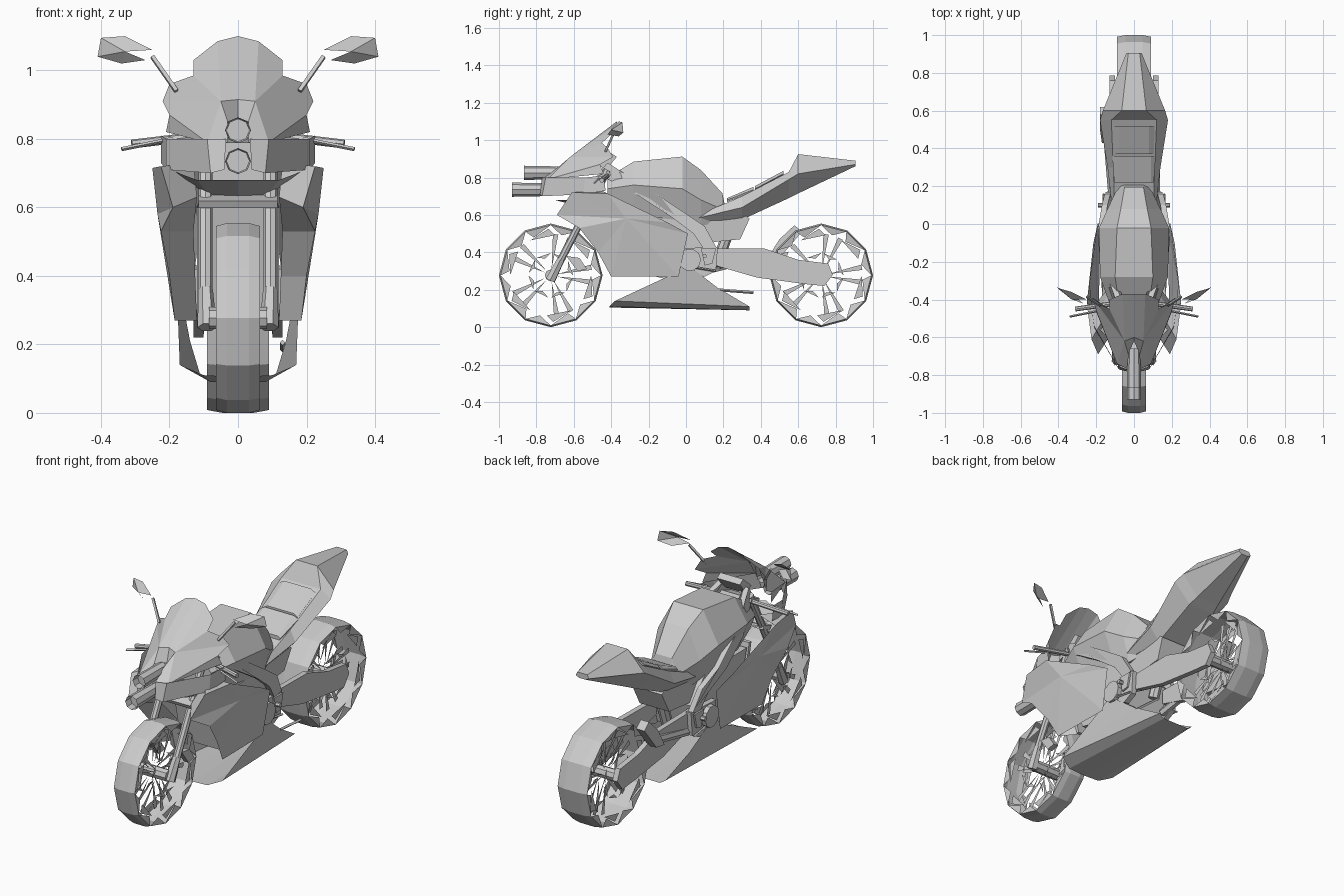
import bpy, bmesh, math
from mathutils import Vector


def make(name, verts, faces, mirror=False, thick=0):
    me = bpy.data.meshes.new(name)
    me.from_pydata([tuple(v) for v in verts], [], faces)
    bm = bmesh.new()
    bm.from_mesh(me)
    bmesh.ops.recalc_face_normals(bm, faces=bm.faces)
    bm.to_mesh(me)
    bm.free()
    ob = bpy.data.objects.new(name, me)
    bpy.context.collection.objects.link(ob)
    if thick:
        m = ob.modifiers.new("thickness", 'SOLIDIFY')
        m.thickness, m.offset = thick, 0
    if mirror:
        ob.modifiers.new("mirror", 'MIRROR').use_clip = True
    return ob


def tube(name, p, q, r, r2=None, n=8, mirror=False, caps=True):
    p, q = Vector(p), Vector(q)
    rot = (q - p).to_track_quat('Z', 'Y')
    vs = []
    for c, rad in ((p, r), (q, r if r2 is None else r2)):
        for i in range(n):
            a = math.tau * i / n
            vs.append(c + rot @ Vector((rad * math.cos(a), rad * math.sin(a), 0)))
    fs = [(i, (i + 1) % n, n + (i + 1) % n, n + i) for i in range(n)]
    if caps:
        fs += [tuple(range(n)), tuple(range(n, 2 * n))]
    return make(name, vs, fs, mirror)


def loft(name, secs):
    # each section: y, three heights, three half widths
    vs, fs = [], []
    for y, zs, ws in secs:
        half = list(zip(ws, zs))
        vs += [(x, y, z) for x, z in half] + [(-x, y, z) for x, z in reversed(half)]
    for s in range(len(secs) - 1):
        for i in range(6):
            j = (i + 1) % 6
            fs.append((s * 6 + i, s * 6 + j, s * 6 + 6 + j, s * 6 + 6 + i))
    fs += [tuple(range(6)), tuple(range(len(vs) - 6, len(vs)))]
    return make(name, vs, fs)


def plate(name, pts, dx, mirror=True):
    # outline in 3D, extruded sideways
    n = len(pts)
    vs = list(pts) + [(x - dx, y, z) for x, y, z in pts]
    fs = [tuple(range(n)), tuple(range(n, 2 * n))]
    fs += [(i, (i + 1) % n, n + (i + 1) % n, n + i) for i in range(n)]
    return make(name, vs, fs, mirror)


def wheel(name, yc, w):
    R, n = 0.277, 12

    def pt(x, r, k):
        a = math.tau * k / n
        return (x, yc + r * math.cos(a), R + r * math.sin(a))

    # tread band with faceted, broken sidewalls
    vs, fs = [], []
    for i in range(n):
        vs += [pt(-w, R * .97, i), pt(-w * .5, R, i), pt(w * .5, R, i), pt(w, R * .97, i)]
        j = (i + 1) % n
        fs += [(4 * i + c, 4 * j + c, 4 * j + c + 1, 4 * i + c + 1) for c in range(3)]
    for s in (-1, 1):
        for i in range(n):
            b = len(vs)
            vs += [pt(s * w, R * .97, i), pt(s * w, R * .97, i + 1), pt(s * w * .9, R * .8, i + .5 + .3 * (i % 2))]
            fs.append((b, b + 1, b + 2))
            if i % 2:
                vs += [pt(s * w * .9, R * .78, i - .2), pt(s * w * .9, R * .78, i + 1), pt(s * w * .9, R * .9, i + .1)]
                fs.append((b + 3, b + 4, b + 5))
    make(name + "_tyre", vs, fs)
    # paired spokes, hub and brake disc triangles
    vs, fs = [], []
    for k in range(5):
        for d in (-.35, .35):
            c = k * n / 5 + d
            for x in (-.02, .02):
                b = len(vs)
                vs += [pt(x, .035, c), pt(x, R * .8, c - .1), pt(x, R * .8, c + .15)]
                fs.append((b, b + 1, b + 2))
    for s in (-1, 1):
        for k in range(8):
            b, c = len(vs), k * n / 8
            vs += [pt(s * w * .95, .12, c), pt(s * w * .95, .12, c + 1.3), pt(s * w * .95, .095, c + .6)]
            fs.append((b, b + 1, b + 2))
    make(name + "_spokes", vs, fs)
    tube(name + "_hub", (-w - .02, yc, R), (w + .02, yc, R), .032)


wheel("front_wheel", -.723, .064)
wheel("rear_wheel", .723, .09)

# front fork and clamps
tube("fork_leg", (.095, -.70, .30), (.095, -.42, .84), .02, mirror=True)
tube("fork_slider", (.09, -.725, .25), (.095, -.67, .36), .028, .022, 6, True)
for nm, y, z in (("lower_clamp", -.545, .61), ("upper_clamp", -.44, .80)):
    plate(nm, [(.115, y - .03, z - .012), (.115, y + .04, z + .012), (.115, y + .03, z + .03), (.115, y - .04, z + .008)], .23, False)
plate("brake_caliper", [(.105, -.64, .38), (.105, -.57, .37), (.105, -.53, .31), (.105, -.58, .30)], .03)

# side fairing with inward-turned edges
V = [(.19, -.69, .60), (.225, -.61, .72), (.25, -.42, .715), (.215, -.10, .56), (.19, .01, .50),
     (.18, -.04, .27), (.185, -.40, .27), (.20, -.47, .40), (.225, -.57, .53), (.235, -.32, .58),
     (.12, -.58, .63), (.13, -.48, .53), (.125, -.36, .40), (.12, -.32, .27), (.13, -.45, .73)]
F = [(i, (i + 1) % 9, 9) for i in range(9)]
F += [(0, 8, 11, 10), (8, 7, 12, 11), (7, 6, 13, 12), (0, 10, 14, 1), (1, 14, 2)]
make("side_fairing", V, F, True)

# belly pan: upper edge, shoulder and keel
V = [(.17, -.38, .14), (.175, -.10, .27), (.165, .0, .34), (.14, .17, .21), (.11, .34, .11),
     (.10, -.41, .11), (.08, .34, .09), (0, -.41, .105), (0, .34, .09)]
make("belly_pan", V, [(0, 1, 2, 3), (0, 3, 4), (0, 4, 6, 5), (5, 6, 8, 7)], True)
plate("engine", [(.12, -.28, .30), (.12, -.36, .58), (.12, .0, .58), (.12, .12, .44), (.12, .08, .28), (.12, -.08, .25)], .24, False)
plate("radiator", [(.12, -.33, .28), (.12, -.40, .60), (.12, -.38, .60), (.12, -.31, .28)], .24, False)

# front cowl and windscreen
V = [(0, -.37, 1.10), (.06, -.37, 1.085), (.13, -.40, 1.03), (.13, -.45, .985), (.20, -.42, .96),
     (.22, -.39, .91), (.20, -.46, .87), (.21, -.44, .82), (.09, -.74, .79), (.03, -.77, .79),
     (.03, -.69, .85), (.05, -.62, .91), (0, -.60, .915), (0, -.62, .84)]
F = [(0, 1, 11, 12), (1, 2, 3, 11), (3, 4, 5, 11), (5, 6, 8, 11), (6, 7, 8), (8, 9, 10, 11), (11, 10, 13, 12)]
make("front_cowl", V, F, True)
V = [(.04, -.78, .71), (.08, -.77, .70), (.21, -.55, .71), (.225, -.43, .73),
     (.035, -.77, .80), (.09, -.75, .80), (.21, -.54, .80), (.225, -.44, .81)]
make("lower_cowl", V, [(i, i + 1, i + 5, i + 4) for i in range(3)], True)
V = [(0, -.70, .68), (.12, -.62, .68), (.20, -.54, .71), (.08, -.50, .63), (0, -.52, .63)]
make("cowl_underside", V, [(0, 1, 3, 4), (1, 2, 3)], True)

# stacked headlamp tubes
for nm, y0, y1, z in (("lower_headlamp", -.93, -.72, .735), ("upper_headlamp", -.865, -.66, .825)):
    tube(nm, (0, y0, z), (0, y1, z), .038, .034, 8, caps=False)
    tube(nm + "_lens", (0, y0 + .04, z), (0, y0 + .05, z), .034)
plate("instrument_panel", [(.07, -.47, .87), (.07, -.40, .93), (.07, -.37, .91), (.07, -.43, .84)], .14, False)

# handlebars, levers and mirrors
tube("handlebar", (.10, -.42, .81), (.31, -.45, .785), .013, mirror=True)
tube("lever", (.19, -.46, .80), (.34, -.49, .77), .006, n=4, mirror=True)
tube("mirror_stalk", (.18, -.43, .94), (.25, -.385, 1.04), .008, n=4, mirror=True)
V = [(.25, -.40, 1.06), (.33, -.36, 1.10), (.40, -.34, 1.095), (.41, -.335, 1.04), (.34, -.36, 1.02), (.27, -.42, 1.03), (.33, -.40, 1.055)]
make("rear_view_mirror", V, [(0, 1, 2, 6), (2, 3, 6), (4, 5, 6), (3, 4, 6)], True)

# tank, tail and seat pads
loft("fuel_tank", [(-.42, (.66, .74, .80), (.10, .13, .08)), (-.28, (.60, .76, .885), (.12, .18, .10)),
                   (-.02, (.57, .74, .912), (.12, .185, .09)), (.08, (.54, .68, .84), (.10, .14, .07)),
                   (.195, (.57, .63, .715), (.06, .085, .05)), (.21, (.58, .61, .64), (.05, .08, .05))])
loft("tail", [(.03, (.565, .575, .585), (.10, .11, .10)), (.30, (.575, .64, .70), (.08, .14, .11)),
              (.55, (.69, .79, .83), (.08, .18, .12)), (.60, (.715, .82, .925), (.07, .165, .065)),
              (.905, (.86, .87, .89), (.02, .04, .03))])
loft("rider_seat", [(.22, (.67, .68, .69), (.10, .105, .09)), (.36, (.72, .735, .75), (.11, .115, .09))])
loft("rear_seat_pad", [(.37, (.73, .74, .755), (.10, .105, .08)), (.52, (.81, .82, .835), (.10, .11, .08))])
plate("under_seat_tray", [(.09, .0, .57), (.09, .30, .61), (.09, .34, .58), (.08, .29, .47), (.08, .10, .45)], .18, False)

# frame beams and pivot plates
plate("frame_beam", [(.08, -.47, .82), (.09, -.42, .88), (.17, -.20, .74), (.19, -.02, .62), (.17, .10, .54), (.155, .16, .43),
                     (.155, .10, .41), (.165, .04, .50), (.19, -.08, .59), (.175, -.25, .70)], .03)
plate("pivot_plate", [(.15, -.05, .42), (.15, .17, .43), (.15, .16, .30), (.15, .10, .27), (.15, -.03, .30)], .03)
tube("clutch_cover", (.12, .02, .36), (.175, .02, .36), .06, n=10, mirror=True)
tube("foot_peg", (.14, .10, .38), (.19, .10, .38), .012, n=6, mirror=True)
plate("heel_guard", [(.165, .08, .42), (.165, .16, .42), (.165, .14, .34), (.165, .10, .33)], .01)
tube("gear_rod", (.16, -.02, .33), (.16, .16, .30), .006, n=4, mirror=True)
tube("side_stand", (.13, .10, .205), (.13, .36, .185), .008, n=4)

# swingarm, chain runs and exhaust
plate("swingarm", [(.125, .12, .42), (.13, .42, .42), (.13, .60, .36), (.13, .76, .34), (.13, .785, .28),
                   (.13, .74, .22), (.13, .64, .23), (.13, .38, .265), (.125, .12, .34)], .03)
for z in (.31, .24):
    tube("chain_run", (.105, .10, .34), (.105, .70, z), .007, n=4)
plate("exhaust_can", [(-.12, .43, .36), (-.13, .50, .47), (-.13, .58, .545), (-.13, .62, .51), (-.12, .50, .37)], .05, False)
tube("exhaust_pipe", (-.11, .10, .30), (-.14, .46, .39), .022, n=6)
tube("shock", (0, .16, .32), (0, .24, .55), .03, n=8)
